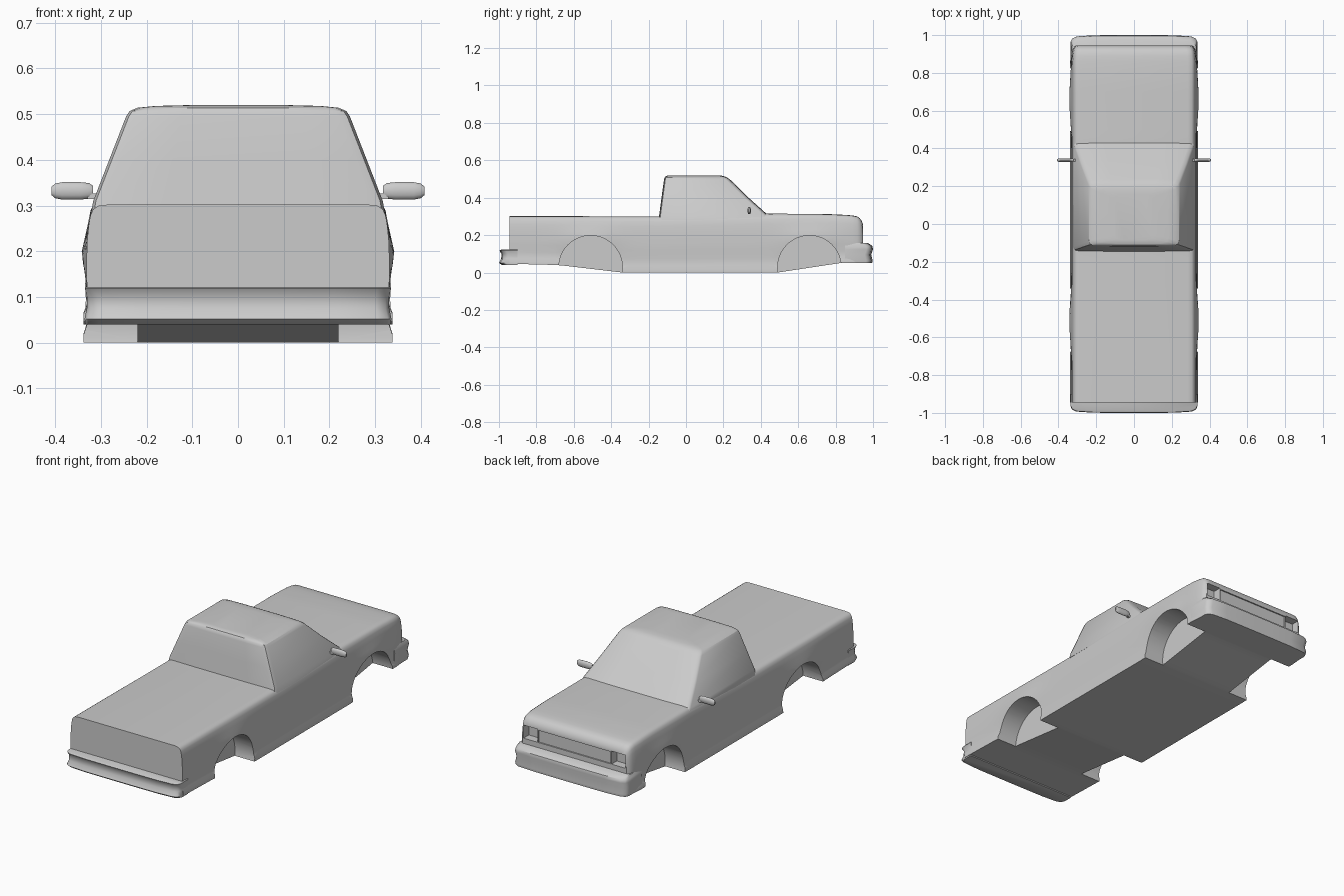
import bpy, bmesh, math
from mathutils import Matrix, Vector

old = bpy.data.objects.get("Cube")
if old:
    bpy.data.objects.remove(old, do_unlink=True)

paint = bpy.data.materials.new("body grey")
paint.use_nodes = True
GREY = (0.6, 0.6, 0.6, 1)
paint.diffuse_color = GREY
paint.node_tree.nodes["Principled BSDF"].inputs["Base Color"].default_value = GREY


def lerp(v, table):
    """Piecewise linear lookup in (input, output) pairs."""
    if v <= table[0][0]:
        return table[0][1]
    for (a, p), (b, q) in zip(table, table[1:]):
        if v <= b:
            return p + (q - p) * (v - a) / (b - a)
    return table[-1][1]


def finish(name, bm):
    bmesh.ops.recalc_face_normals(bm, faces=bm.faces)
    mesh = bpy.data.meshes.new(name)
    bm.to_mesh(mesh)
    bm.free()
    mesh.materials.append(paint)
    ob = bpy.data.objects.new(name, mesh)
    bpy.context.collection.objects.link(ob)
    return ob


def loft(name, rings):
    """Skin equal-length closed rings and cap both ends."""
    bm = bmesh.new()
    rows = [[bm.verts.new(p) for p in r] for r in rings]
    n = len(rows[0])
    for a, b in zip(rows, rows[1:]):
        for i in range(n):
            j = (i + 1) % n
            bm.faces.new((a[i], a[j], b[j], b[i]))
    bm.faces.new(rows[0])
    bm.faces.new(rows[-1])
    return finish(name, bm)


def activate(ob):
    bpy.ops.object.select_all(action="DESELECT")
    ob.select_set(True)
    bpy.context.view_layer.objects.active = ob


def smooth(ob, angle=35):
    activate(ob)
    bpy.ops.object.shade_smooth_by_angle(angle=math.radians(angle))


def cut(ob, cutter):
    activate(ob)
    mod = ob.modifiers.new("cut", "BOOLEAN")
    mod.operation, mod.solver, mod.object = "DIFFERENCE", "EXACT", cutter
    bpy.ops.object.modifier_apply(modifier=mod.name)
    bpy.data.objects.remove(cutter, do_unlink=True)


def box(name, lo, hi):
    lo, hi = Vector(lo), Vector(hi)
    bm = bmesh.new()
    bmesh.ops.create_cube(bm, size=1, matrix=Matrix.Translation((lo + hi) / 2)
                          @ Matrix.Diagonal((*(hi - lo), 1)))
    return finish(name, bm)


def drum(name, x0, x1, y, z, r):
    bm = bmesh.new()
    bmesh.ops.create_cone(bm, cap_ends=True, segments=48, radius1=r, radius2=r, depth=x1 - x0,
                          matrix=Matrix.Translation(((x0 + x1) / 2, y, z))
                          @ Matrix.Rotation(math.pi / 2, 4, "Y"))
    return finish(name, bm)


# Lower body: cross-sections swept along the length
AXLES = (-0.51, 0.66)
TOP = [(-0.945, 0.302), (-0.14, 0.3), (0.43, 0.315), (0.75, 0.313), (0.88, 0.307),
       (0.915, 0.3), (0.935, 0.287), (0.945, 0.262)]
FLOOR = [(-0.945, 0.047), (-0.68, 0.04), (-0.34, 0), (0.49, 0), (0.82, 0.05)]
WIDTH = [(0.86, 1), (0.915, 0.985), (0.935, 0.965), (0.945, 0.93)]
SIDE = [(0.0, 0.338), (0.06, 0.338), (0.13, 0.331), (0.25, 0.33), (0.4, 0.332), (0.5, 0.332),
        (0.6, 0.331), (0.7, 0.33), (0.82, 0.327), (0.91, 0.323), (0.96, 0.317), (0.99, 0.306),
        (1.0, 0.285)]


def body_ring(y):
    top, floor, width = lerp(y, TOP), lerp(y, FLOOR), lerp(y, WIDTH)
    half = []
    for t, x in SIDE:
        z = floor + t * (top - floor)
        # Soft fender swell around each axle
        for axle in AXLES:
            x += 0.012 * math.exp(-((y - axle) / 0.13) ** 2 - ((z - 0.185) / 0.05) ** 2)
        half.append((x * width, y, z))
    return half + [(-x, y, z) for x, y, z in reversed(half)]


stations = [-0.945, -0.93] + [-0.9 + 0.04 * i for i in range(45)] + [0.89, 0.915, 0.928, 0.938, 0.945]
body = loft("truck_body", [body_ring(y) for y in stations])

# Wheel wells, headlight pockets and grille recess
for axle in AXLES:
    for side in (-1, 1):
        x0, x1 = sorted((side * 0.22, side * 0.45))
        cut(body, drum("well_cutter", x0, x1, axle, 0.028, 0.17))
for side in (-1, 1):
    x0, x1 = sorted((side * 0.22, side * 0.302))
    cut(body, box("light_cutter", (x0, 0.9, 0.185), (x1, 1.05, 0.255)))
cut(body, box("grille_cutter", (-0.215, 0.938, 0.185), (0.215, 1.05, 0.25)))
smooth(body)


# Cab: rounded rectangles stacked upward (height, back, front, half width)
def cab_ring(z, back, front, w):
    c = 0.012
    half = [(w * 0.5, back), (w - c * 2, back + c * 0.2), (w - c * 0.5, back + c * 0.6),
            (w, back + c * 2), (w, front - c * 2), (w - c * 0.5, front - c), (w - c * 2, front - c * 0.3),
            (w * 0.5, front)]
    return [(x, y, z) for x, y in half] + [(-x, y, z) for x, y in reversed(half)]


cab = loft("cab", [cab_ring(*layer) for layer in (
    (0.28, -0.147, 0.465, 0.322), (0.31, -0.143, 0.435, 0.317), (0.40, -0.131, 0.335, 0.282),
    (0.495, -0.118, 0.238, 0.245), (0.507, -0.115, 0.222, 0.237), (0.514, -0.11, 0.208, 0.22),
    (0.518, -0.1, 0.19, 0.18), (0.52, -0.085, 0.16, 0.1))])
smooth(cab, 30)


# Bumpers: wrapped plan outline stacked upward (height, reach, half width)
def bumper(name, facing, start, layers):
    rings = []
    for z, reach, w in layers:
        half = [(w, start), (w, reach - 0.035), (w - 0.008, reach - 0.018), (w - 0.03, reach - 0.007),
                (w - 0.12, reach - 0.001), (0.08, reach)]
        rings.append([(x, facing * y, z) for x, y in half]
                     + [(-x, facing * y, z) for x, y in reversed(half)])
    smooth(loft(name, rings), 40)


bumper("nose_bumper", 1, 0.85, ((0.05, 0.995, 0.333), (0.065, 0.998, 0.335), (0.095, 0.99, 0.333),
                                (0.125, 1.0, 0.335), (0.142, 0.996, 0.333), (0.157, 0.975, 0.328)))
bumper("tail_bumper", -1, 0.9, ((0.04, 0.985, 0.334), (0.052, 1.0, 0.336), (0.075, 0.988, 0.331),
                                (0.1, 0.987, 0.331), (0.118, 0.998, 0.335), (0.122, 0.99, 0.332)))

# Door mirrors with short stems
for side, label in ((1, "left"), (-1, "right")):
    rings = []
    for x, s in ((0.318, 0.6), (0.326, 0.9), (0.345, 1), (0.385, 1), (0.4, 0.85), (0.408, 0.5)):
        rings.append([(side * x, 0.338 + 0.01 * math.cos(a) * s, 0.332 + 0.019 * math.sin(a) * s)
                      for a in [math.pi / 6 * k for k in range(12)]])
    smooth(loft(label + "_mirror", rings), 50)
    x0, x1 = sorted((side * 0.29, side * 0.33))
    box(label + "_mirror_stem", (x0, 0.332, 0.314), (x1, 0.344, 0.326))
